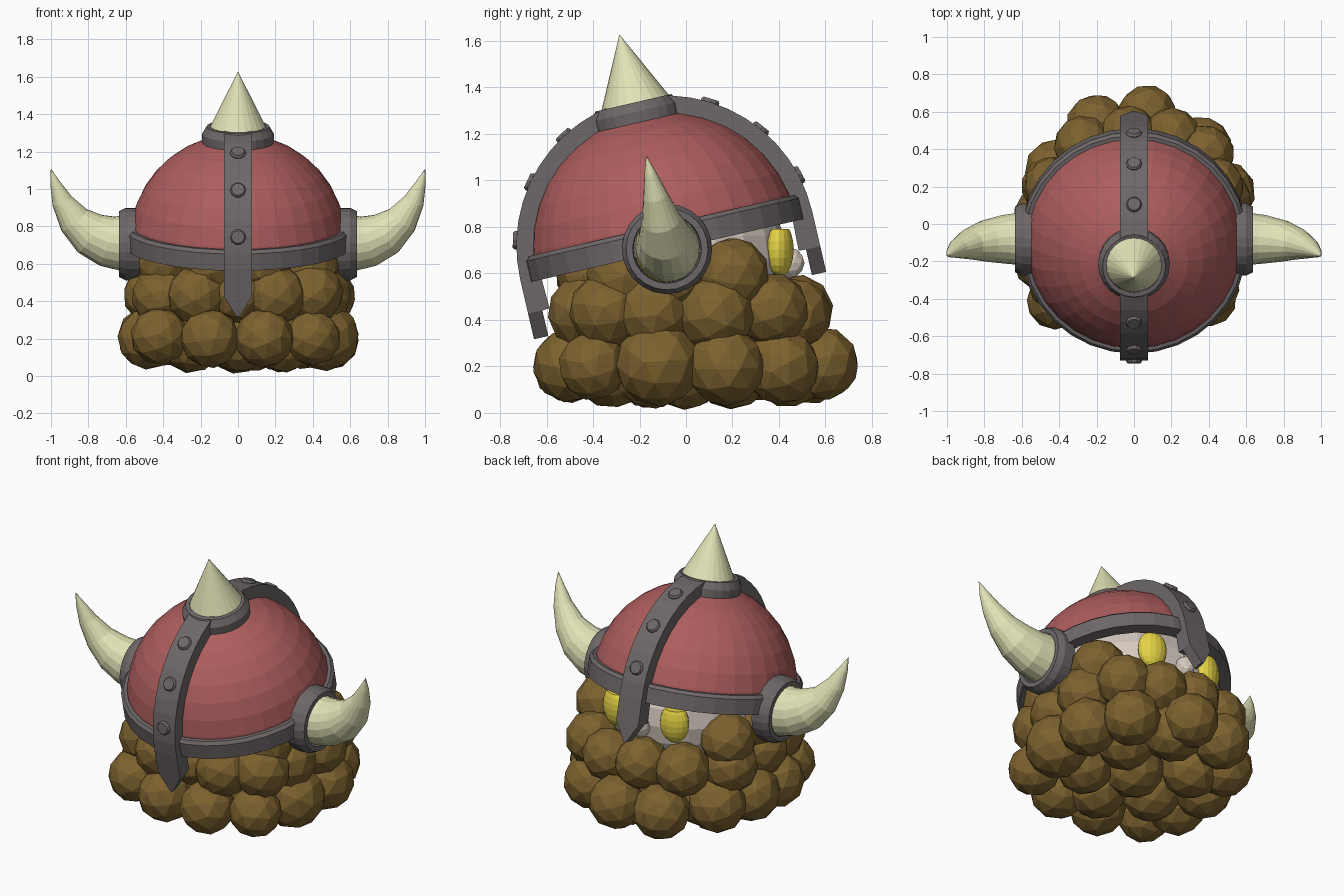
import bpy, bmesh, math, random
from mathutils import Matrix, Vector

if "Cube" in bpy.data.objects:
    bpy.data.objects.remove(bpy.data.objects["Cube"])

random.seed(4)


def material(name, rgb):
    m = bpy.data.materials.new(name)
    m.diffuse_color = (*rgb, 1)
    m.use_nodes = True
    m.node_tree.nodes["Principled BSDF"].inputs["Base Color"].default_value = m.diffuse_color
    return m


RED = material("helmet red", (0.42, 0.11, 0.11))
IRON = material("iron grey", (0.155, 0.135, 0.138))
BONE = material("horn bone", (0.76, 0.76, 0.47))
BROWN = material("beard brown", (0.205, 0.122, 0.028))
SKIN = material("pale skin", (0.68, 0.6, 0.53))
YELLOW = material("eye yellow", (0.78, 0.65, 0.06))

# Helmet frame: tipped back toward -y
HELMET = Matrix.Translation((0, -0.085, 0.72)) @ Matrix.Rotation(math.radians(13), 4, 'X')


def finish(bm, name, mat, matrix=Matrix()):
    bmesh.ops.recalc_face_normals(bm, faces=bm.faces)
    me = bpy.data.meshes.new(name)
    bm.to_mesh(me)
    bm.free()
    me.transform(matrix)
    me.materials.append(mat)
    ob = bpy.data.objects.new(name, me)
    bpy.context.collection.objects.link(ob)
    return ob


def skin_rings(bm, rings, close=False):
    """Bridge rings of equal vertex count; cap the ends or close the loop."""
    vs = [[bm.verts.new(p) for p in r] for r in rings]
    n = len(vs[0])
    pairs = list(zip(vs, vs[1:])) + ([(vs[-1], vs[0])] if close else [])
    for a, b in pairs:
        for i in range(n):
            j = (i + 1) % n
            bm.faces.new((a[i], a[j], b[j], b[i]))
    if not close:
        bm.faces.new(vs[0])
        bm.faces.new(vs[-1])


def lathe(name, profile, segs, mat, matrix, close=False):
    """Spin (radius, z) points round z."""
    bm = bmesh.new()
    skin_rings(bm, [[(r * math.cos(t), r * math.sin(t), z)
                     for t in (2 * math.pi * i / segs for i in range(segs))]
                    for r, z in profile], close)
    return finish(bm, name, mat, matrix)


# Dome shell
outer = [(0.58 * math.cos(a), 0.575 * math.sin(a)) for a in (math.pi / 2 * i / 9 for i in range(9))]
outer.append((0.01, 0.575))
inner = [(r * 0.95, z * 0.95) for r, z in reversed(outer)]
lathe("helmet_dome", outer + inner, 32, RED, HELMET, True)

# Brim band
lathe("brim_band", [(0.54, -0.022), (0.608, -0.022), (0.608, 0.07), (0.592, 0.088), (0.54, 0.088)],
      32, IRON, HELMET, True)

# Crest strap with pointed guards at both ends
ends = [(0.645, 0.582, -0.265, 0.008), (0.645, 0.582, -0.152, 0.076), (0.645, 0.55, -0.15, 0.076)]
stations = [(o, i, z, z, w) for o, i, z, w in ends]
for k in range(25):
    a = math.pi * k / 24
    c, s = math.cos(a), math.sin(a)
    stations.append((0.645 * c, 0.555 * c, 0.645 * s, 0.555 * s, 0.076))
stations += [(-o, -i, z, z, w) for o, i, z, w in reversed(ends)]
bm = bmesh.new()
skin_rings(bm, [[(-w, yo, zo), (w, yo, zo), (w, yi, zi), (-w, yi, zi)]
                for yo, yi, zo, zi, w in stations])
finish(bm, "crest_strap", IRON, HELMET)

# Strap rivets
for k, deg in enumerate((15, 38, 60, 120, 142, 165)):
    turn = Matrix.Rotation(math.radians(deg - 90), 4, 'X')
    lathe(f"rivet_{k}", [(0.042, 0.62), (0.042, 0.65), (0.035, 0.66)], 10, IRON, HELMET @ turn)

# Crown spike and collar
lathe("spike_collar", [(0.14, 0.52), (0.19, 0.52), (0.192, 0.59), (0.168, 0.63), (0.145, 0.63)],
      24, IRON, HELMET, True)
lathe("crown_spike", [(0.152, 0.56), (0.148, 0.63), (0.001, 0.928)], 24, BONE,
      HELMET @ Matrix.Translation((0, 0.008, 0)))

# Side horns and collars
HORN = [(0.54, -0.01, 0.148), (0.63, -0.01, 0.148), (0.70, 0.0, 0.139), (0.79, 0.04, 0.121),
        (0.875, 0.115, 0.09), (0.94, 0.22, 0.057), (0.978, 0.32, 0.027), (1.0, 0.396, 0.001)]
for side, s in (("right", 1), ("left", -1)):
    axis = Matrix.Translation((0, 0, -0.015)) @ Matrix.Rotation(s * math.pi / 2, 4, 'Y')
    lathe(f"horn_collar_{side}", [(0.14, 0.52), (0.194, 0.53), (0.194, 0.6), (0.176, 0.636), (0.148, 0.636)],
          24, IRON, HELMET @ axis, True)
    rings = []
    for k, (x, z, r) in enumerate(HORN):
        a, b = HORN[max(k - 1, 0)], HORN[min(k + 1, len(HORN) - 1)]
        d = Vector((b[0] - a[0], 0, b[1] - a[1])).normalized()
        up = Vector((-d.z, 0, d.x))
        ring = []
        for i in range(18):
            t = 2 * math.pi * i / 18
            p = Vector((x, 0.003, z)) + up * r * math.cos(t) + Vector((0, 0.93 * r * math.sin(t), 0))
            ring.append((s * p.x, p.y, p.z))
        rings.append(ring)
    bm = bmesh.new()
    skin_rings(bm, rings)
    finish(bm, f"side_horn_{side}", BONE, HELMET)

# Head and nose
bm = bmesh.new()
bmesh.ops.create_uvsphere(bm, u_segments=20, v_segments=12, radius=1)
finish(bm, "head", SKIN, Matrix.Translation((0, -0.01, 0.66)) @ Matrix.Diagonal((0.46, 0.45, 0.4, 1)))
bm = bmesh.new()
bmesh.ops.create_icosphere(bm, subdivisions=2, radius=0.068)
finish(bm, "nose", SKIN, Matrix.Translation((0, 0.442, 0.645)) @ Matrix.Diagonal((0.8, 1, 1, 1)))

# Eyes, flat on top under the brim
for side, s in (("right", 1), ("left", -1)):
    bm = bmesh.new()
    bmesh.ops.create_uvsphere(bm, u_segments=16, v_segments=10, radius=1)
    bmesh.ops.scale(bm, vec=(0.086, 0.055, 0.118), verts=bm.verts)
    bmesh.ops.bisect_plane(bm, geom=bm.verts[:] + bm.edges[:] + bm.faces[:],
                           plane_co=(0, 0, 0.088), plane_no=(0, 0, 1), clear_outer=True)
    bmesh.ops.holes_fill(bm, edges=bm.edges[:])
    finish(bm, f"eye_{side}", YELLOW,
           Matrix.Translation((s * 0.205, 0.405, 0.703)) @ Matrix.Rotation(-s * 0.3, 4, 'Z'))

# Beard and hair: rows of (x, y, radius) clumps keyed by height
ROWS = {
    0.205: [(0.14, -0.5, .16), (0.4, -0.4, .15), (0.465, -0.12, .185), (0.48, 0.17, .17),
            (0.36, 0.41, .165), (0.07, 0.585, .16), (-0.2, 0.53, .165), (-0.42, 0.29, .165),
            (-0.475, 0.04, .17), (-0.48, -0.2, .165), (-0.42, -0.41, .155), (-0.15, -0.5, .16)],
    0.19: [(0.08, 0.44, .175), (0.23, 0.2, .17), (-0.25, 0.2, .17), (0, 0, .17),
           (0.24, -0.15, .17), (-0.25, -0.15, .17), (0, -0.32, .17)],
    0.435: [(-0.22, -0.43, .16), (0.2, -0.43, .165), (0, -0.42, .15), (0.4, -0.34, .165),
            (0.44, -0.14, .165), (0.46, 0.13, .17), (0.38, 0.37, .16), (0.2, 0.47, .155),
            (-0.03, 0.48, .155), (-0.27, 0.42, .16), (-0.44, 0.2, .165), (-0.45, -0.08, .165),
            (-0.41, -0.31, .16)],
    0.59: [(0.43, 0.2, .16), (-0.43, 0.2, .16), (0.43, -0.06, .155), (-0.43, -0.06, .155),
           (0.39, -0.28, .15), (-0.39, -0.28, .15), (0.14, -0.41, .15), (-0.14, -0.41, .15)],
}
bm = bmesh.new()
for z, clumps in ROWS.items():
    for x, y, r in clumps:
        spin = Matrix.Rotation(random.uniform(0, 6), 4, 'Z') @ Matrix.Rotation(random.uniform(0, 6), 4, 'X')
        place = Matrix.Translation((x, y, z + random.uniform(-0.01, 0.01)))
        bmesh.ops.create_icosphere(bm, subdivisions=2, radius=r, matrix=place @ spin)
finish(bm, "beard", BROWN)
